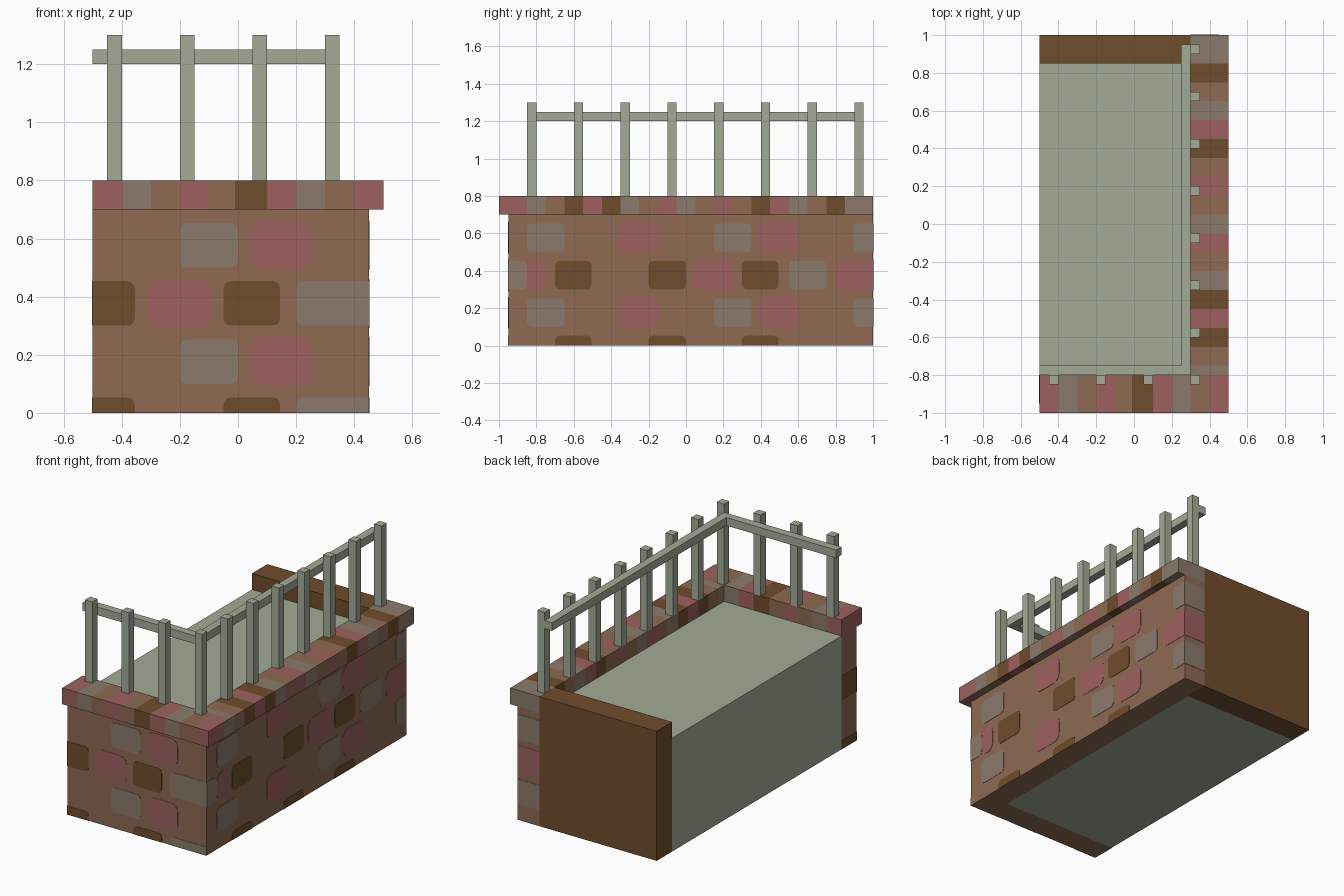
import bpy, bmesh, math
from mathutils import Vector

cube = bpy.data.objects.get("Cube")
if cube:
    bpy.data.objects.remove(cube, do_unlink=True)


def material(name, rgb):
    lin = [((c / 255 + 0.055) / 1.055) ** 2.4 for c in rgb] + [1.0]
    m = bpy.data.materials.new(name)
    m.use_nodes = True
    m.diffuse_color = lin
    bsdf = next(n for n in m.node_tree.nodes if n.type == 'BSDF_PRINCIPLED')
    bsdf.inputs["Base Color"].default_value = lin
    bsdf.inputs["Roughness"].default_value = 0.9
    return m


GREEN = material("pale_green", (163, 171, 151))
WOOD = material("dark_brown", (112, 77, 44))
CLAY = material("clay_brown", (142, 106, 82))
PINK = material("brick_pink", (157, 97, 95))
GREY = material("brick_grey", (139, 122, 107))
CODES = {"c": 0, "p": 1, "g": 2, "b": 3}
BRICK_MATS = [CLAY, PINK, GREY, WOOD]


def finish(name, bm, mats):
    bmesh.ops.recalc_face_normals(bm, faces=bm.faces)
    me = bpy.data.meshes.new(name)
    bm.to_mesh(me)
    bm.free()
    for m in mats:
        me.materials.append(m)
    ob = bpy.data.objects.new(name, me)
    bpy.context.scene.collection.objects.link(ob)
    return ob


def add_box(bm, lo, hi):
    verts = bmesh.ops.create_cube(bm, size=1)["verts"]
    for v in verts:
        v.co = Vector([(a + b) / 2 + c * (b - a) for a, b, c in zip(lo, hi, v.co)])


def box(name, lo, hi, mat):
    bm = bmesh.new()
    add_box(bm, lo, hi)
    return finish(name, bm, [mat])


def prism(bm, points, offset, index=0):
    """Extrude a closed outline along an offset."""
    face = bm.faces.new([bm.verts.new(p) for p in points])
    ext = bmesh.ops.extrude_face_region(bm, geom=[face], use_keep_orig=True)["geom"]
    bmesh.ops.translate(bm, vec=offset, verts=[g for g in ext if isinstance(g, bmesh.types.BMVert)])
    for f in [face] + [g for g in ext if isinstance(g, bmesh.types.BMFace)]:
        f.material_index = index
        for e in f.edges:
            for side in e.link_faces:
                side.material_index = index


# Planter body and back board
box("floor_block", (-0.5, -0.8, 0), (0.3, 0.85, 0.7), GREEN)
box("back_board", (-0.5, 0.85, 0), (0.3, 1, 0.8), WOOD)

# L-shaped brick wall
bm = bmesh.new()
outline = [(-0.5, -0.95), (0.45, -0.95), (0.45, 1), (0.3, 1), (0.3, -0.8), (-0.5, -0.8)]
prism(bm, [(x, y, 0) for x, y in outline], (0, 0, 0.7))
finish("brick_wall", bm, [CLAY])


def rounded(a0, a1, z0, z1, r, lo, hi):
    """Rounded rectangle outline, clipped to the wall."""
    pts = []
    for cx, cz, start in ((a1 - r, z1 - r, 0), (a0 + r, z1 - r, 90),
                          (a0 + r, z0 + r, 180), (a1 - r, z0 + r, 270)):
        for k in range(4):
            t = math.radians(start + 30 * k)
            p = (round(min(max(cx + r * math.cos(t), lo), hi), 4),
                 round(min(max(cz + r * math.sin(t), 0), 0.7), 4))
            if p not in pts:
                pts.append(p)
    return pts


# Rows of painted bricks: (colour, start, end); the layout repeats every 0.4 in height
FRONT_A = [("g", -0.2, 0), ("p", 0.04, 0.255)]
FRONT_B = [("b", -0.65, -0.355), ("p", -0.31, -0.095), ("b", -0.05, 0.145), ("g", 0.2, 0.6)]
SIDE_A = [("g", -0.85, -0.65), ("p", -0.365, -0.145), ("g", 0.15, 0.35),
          ("p", 0.385, 0.6), ("g", 0.895, 1.2)]
SIDE_B = [("g", -1.1, -0.85), ("p", -0.85, -0.75), ("b", -0.7, -0.505), ("b", -0.2, 0),
          ("p", 0.04, 0.26), ("b", 0.3, 0.495), ("g", 0.55, 0.75), ("p", 0.8, 1.2)]
END_A, END_B = [("g", 0.2, 0.6)], [("p", 0.2, 0.6)]
LEFT_B = [("b", -1.2, -0.6)]
T = 0.002


def bricks(name, row_a, row_b, lo, hi, place, normal):
    bm = bmesh.new()
    for z, row in ((0.5, row_a), (0.3, row_b), (0.1, row_a), (-0.1, row_b)):
        for code, a0, a1 in row:
            if z < 0 and code == "p" or z < 0 and normal[0] > 0 and code == "g":
                continue
            grow = 0.008 if code == "p" else 0
            r = 0.045 if code == "p" else 0.025
            pts = rounded(a0, a1, z - grow, z + 0.153 + grow, r, lo, hi)
            prism(bm, [place(a, h) for a, h in pts], Vector(normal) * T, CODES[code])
    finish(name, bm, BRICK_MATS)


bricks("front_bricks", FRONT_A, FRONT_B, -0.5, 0.45, lambda a, h: (a, -0.95, h), (0, -1, 0))
bricks("side_bricks", SIDE_A, SIDE_B, -0.95, 1, lambda a, h: (0.45, a, h), (1, 0, 0))
bricks("back_end_bricks", END_A, END_B, 0.3, 0.45, lambda a, h: (a, 1, h), (0, 1, 0))
bricks("front_end_bricks", [], LEFT_B, -0.95, -0.8, lambda a, h: (-0.5, a, h), (-1, 0, 0))


# Coping course on top of the wall, cut into coloured stripes
def coping(name, lo, hi, axis, cuts, codes):
    bm = bmesh.new()
    add_box(bm, lo, hi)
    normal = [0, 0, 0]
    normal[axis] = 1
    planes = [([c if i == axis else 0 for i in range(3)], normal) for c in cuts]
    if axis == 0:
        planes.append(((0, -0.85, 0), (0, 1, 0)))
    for co, no in planes:
        bmesh.ops.bisect_plane(bm, geom=bm.verts[:] + bm.edges[:] + bm.faces[:],
                               plane_co=co, plane_no=no)
    bm.normal_update()
    for f in bm.faces:
        c = f.calc_center_median()
        code = codes[sum(c[axis] > k for k in cuts)]
        if axis == 0 and f.normal.x > 0.9 and c.y > -0.85:
            code = "g"
        f.material_index = CODES[code]
    finish(name, bm, BRICK_MATS)


coping("front_coping", (-0.5, -1, 0.7), (0.5, -0.8, 0.8), 0,
       [-0.4, -0.3, -0.2, -0.1, -0.01, 0.1, 0.2, 0.3, 0.4], "pgcpcbpgcp")
coping("side_coping", (0.3, -0.8, 0.7), (0.5, 1, 0.8), 1,
       [-0.75 + 0.1 * k for k in range(17)], "gcbpbgcpgcpcbpgcbg")

# Railing: posts along both walls and two rails behind them
for i in range(4):
    x = -0.45 + 0.25 * i
    box(f"front_post_{i + 1}", (x, -0.85, 0.8), (x + 0.05, -0.8, 1.3), GREEN)
for i in range(1, 8):
    y = -0.85 + 0.25 * i
    box(f"side_post_{i}", (0.3, y, 0.8), (0.35, y + 0.05, 1.3), GREEN)
box("front_rail", (-0.5, -0.8, 1.2), (0.3, -0.75, 1.25), GREEN)
box("side_rail", (0.25, -0.75, 1.2), (0.3, 0.95, 1.25), GREEN)
